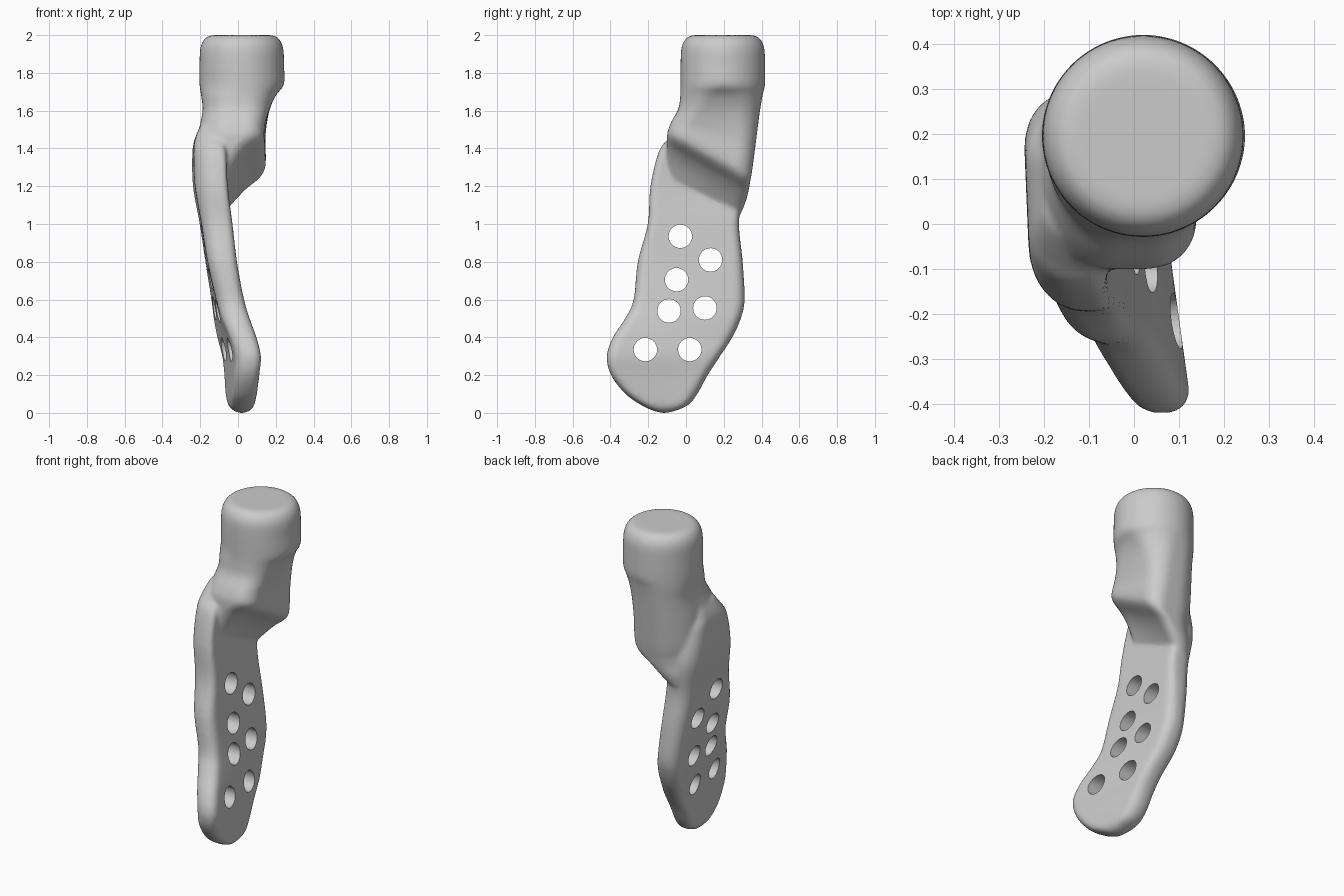
import bpy, bmesh, math
from mathutils import Matrix, Vector

if "Cube" in bpy.data.objects:
    bpy.data.objects.remove(bpy.data.objects["Cube"], do_unlink=True)

mat = bpy.data.materials.new("plain grey")
mat.use_nodes = True
GREY = (0.6, 0.6, 0.6, 1)
mat.diffuse_color = GREY
mat.node_tree.nodes["Principled BSDF"].inputs["Base Color"].default_value = GREY


def ring(z, x0, x1, y0, y1, ra, rb, skew, tilt):
    """Rounded rectangle (radius ra on -x, rb on +x), skewed in x and tilted in z along y."""
    ym, pts = (y0 + y1) / 2, []
    corners = ((x1 - rb, y1 - rb, rb), (x0 + ra, y1 - ra, ra),
               (x0 + ra, y0 + ra, ra), (x1 - rb, y0 + rb, rb))
    for q, (cx, cy, r) in enumerate(corners):
        for i in range(13):
            a = math.pi / 2 * (q + i / 12)
            x, y = cx + r * math.cos(a), cy + r * math.sin(a)
            pts.append((x + skew * (y - ym), y, z - tilt * (y - ym)))
    return pts


def loft(bm, keys, steps=5):
    """Closed skin through smoothly interpolated rings."""
    rows = []
    for i in range(len(keys) - 1):
        a, b, c, d = (Vector(keys[max(0, min(len(keys) - 1, i + k))]) for k in (-1, 0, 1, 2))
        for s in range(steps):
            t = s / steps
            rows.append(0.5 * (2 * b + (c - a) * t + (2 * a - 5 * b + 4 * c - d) * t * t
                               + (3 * b - a - 3 * c + d) * t ** 3))
    rows.append(Vector(keys[-1]))
    rings = [[bm.verts.new(p) for p in ring(*row)] for row in rows]
    n = len(rings[0])
    for lo, hi in zip(rings, rings[1:]):
        for i in range(n):
            j = (i + 1) % n
            bm.faces.new((lo[i], hi[i], hi[j], lo[j]))
    bm.faces.new(rings[0])
    bm.faces.new(rings[-1][::-1])


def make(name, bm):
    bmesh.ops.recalc_face_normals(bm, faces=bm.faces)
    me = bpy.data.meshes.new(name)
    bm.to_mesh(me)
    bm.free()
    ob = bpy.data.objects.new(name, me)
    me.materials.append(mat)
    bpy.context.collection.objects.link(ob)
    return ob


# Rows: z, x min, x max, y min, y max, -x radius, +x radius, skew, tilt
# Round cap running down into the squared, sloping neck
neck = [(z, .02 - r, .02 + r, .195 - r, .195 + r, r, r, 0, 0) for z, r in
        ((2, .14), (1.997, .17), (1.977, .2), (1.93, .22), (1.84, .224), (1.74, .224))]
neck += [
    (1.68, -.195, .2, -.03, .405, .19, .17, 0, 0),
    (1.6, -.187, .165, -.04, .39, .17, .13, 0, .05),
    (1.49, -.205, .143, -.075, .37, .18, .1, .02, .25),
    (1.39, -.215, .142, -.095, .35, .18, .09, .04, .48),
    (1.345, -.215, .12, -.1, .34, .18, .08, .05, .54),
    (1.29, -.215, .05, -.1, .33, .17, .07, .04, .56),
    (1.23, -.205, -.005, -.1, .315, .12, .06, .02, .56),
    (1.15, -.185, -.06, -.1, .29, .07, .05, 0, .5),
]
# Thin curved blade
blade = [
    (1.52, -.2, -.09, -.03, .2, .06, .04, 0, 0),
    (1.45, -.228, -.075, -.095, .23, .1, .04, -.02, 0),
    (1.38, -.238, -.07, -.145, .26, .11, .03, -.04, 0),
    (1.2, -.233, -.062, -.188, .295, .11, .03, -.04, 0),
    (1, -.198, -.035, -.202, .28, .085, .04, -.03, 0),
    (.8, -.167, -.012, -.255, .3, .08, .05, -.03, 0),
    (.6, -.128, .018, -.277, .31, .075, .055, -.06, 0),
    (.5, -.107, .04, -.322, .29, .07, .055, -.09, 0),
    (.4, -.077, .064, -.387, .245, .065, .055, -.13, 0),
    (.3, -.05, .087, -.419, .18, .06, .055, -.14, 0),
    (.2, -.047, .087, -.397, .115, .06, .055, -.13, 0),
    (.1, -.05, .085, -.32, .06, .06, .06, -.12, 0),
    (.04, -.045, .08, -.235, .01, .06, .06, -.1, 0),
    (.01, -.02, .06, -.17, -.06, .04, .04, -.08, 0),
    (0, .01, .03, -.13, -.1, .01, .01, 0, 0),
]
bm = bmesh.new()
loft(bm, neck)
loft(bm, blade)
body = make("perforated_blade_with_neck", bm)

# Holes drilled sideways through the blade
bm = bmesh.new()
for y, z in ((-.03, .935), (.13, .81), (-.05, .705), (-.09, .54), (.1, .555), (-.215, .335), (.02, .335)):
    bmesh.ops.create_cone(bm, cap_ends=True, segments=32, radius1=.062, radius2=.062, depth=1,
                          matrix=Matrix.Translation((0, y, z)) @ Matrix.Rotation(math.pi / 2, 4, 'Y'))
drill = make("hole_cutter", bm)
drill.hide_render = True

# Fuse, soften and drill
bpy.context.view_layer.objects.active = body
body.select_set(True)
fuse = body.modifiers.new("fuse", 'REMESH')
fuse.mode = 'VOXEL'
fuse.voxel_size = .011
soften = body.modifiers.new("soften", 'SMOOTH')
soften.factor = .5
soften.iterations = 8
cut = body.modifiers.new("holes", 'BOOLEAN')
cut.object = drill
cut.solver = 'EXACT'
for m in ("fuse", "soften", "holes"):
    bpy.ops.object.modifier_apply(modifier=m)
bpy.data.objects.remove(drill, do_unlink=True)
bpy.ops.object.shade_smooth_by_angle(angle=math.radians(40))
